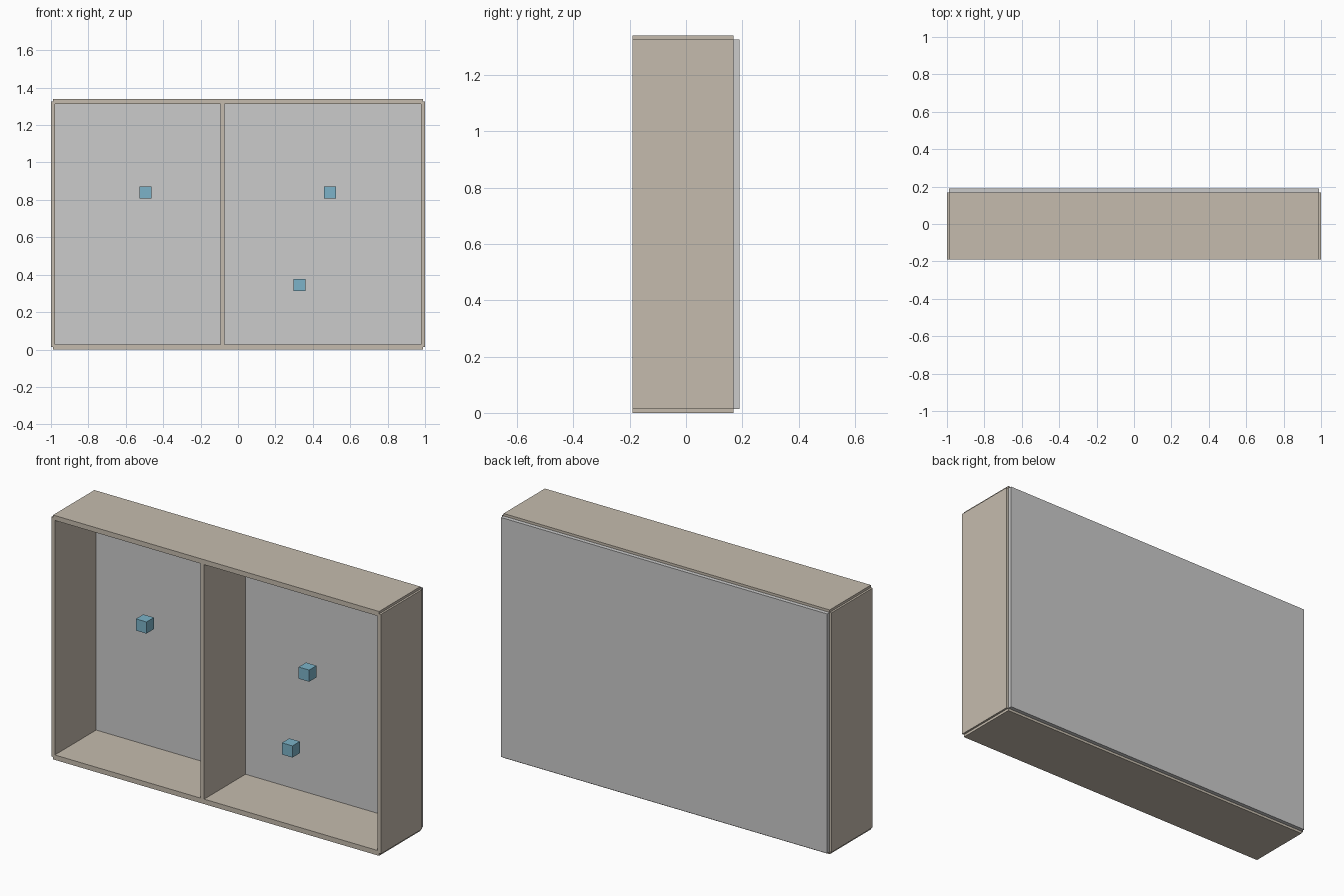
import bpy

if "Cube" in bpy.data.objects:
    bpy.data.objects.remove(bpy.data.objects["Cube"])

H = 1.34            # overall height
TH = 0.027          # thickness of top and bottom boards
TV = 0.022          # thickness of upright boards
FRONT, REAR, BACK = -0.19, 0.168, 0.19
XS = 1 - TV / 2     # centre plane of the sides


def material(name, rgb):
    m = bpy.data.materials.new(name)
    m.diffuse_color = (*rgb, 1)
    m.use_nodes = True
    m.node_tree.nodes["Principled BSDF"].inputs["Base Color"].default_value = m.diffuse_color
    return m


def box(name, lo, hi, mat=None):
    """Axis-aligned box between two corners."""
    bpy.ops.mesh.primitive_cube_add(size=1, location=[(a + b) / 2 for a, b in zip(lo, hi)])
    ob = bpy.context.object
    ob.name = name
    ob.scale = [b - a for a, b in zip(lo, hi)]
    bpy.ops.object.transform_apply(location=False, rotation=False, scale=True)
    if mat:
        ob.data.materials.append(mat)
    return ob


wood = material("wood", (0.56, 0.50, 0.42))
blue = material("blue", (0.20, 0.45, 0.58))

# Top and bottom boards, ending halfway into the sides
for name, z in (("bottom_board", 0), ("top_board", H - TH)):
    box(name, (-XS, FRONT, z), (XS, REAR, z + TH), wood)

# Sides and off-centre divider, ending halfway into the top and bottom boards
for name, x in (("left_side", -XS), ("divider", -0.083), ("right_side", XS)):
    box(name, (x - TV / 2, FRONT, TH / 2), (x + TV / 2, REAR, H - TH / 2), wood)

# Back panel
box("back_panel", (-XS, REAR, TH / 2), (XS, BACK, H - TH / 2))

# Small blocks floating in the compartments
R = 0.032
for name, (x, y, z) in (("left_block", (-0.495, -0.10, 0.84)),
                        ("upper_right_block", (0.492, -0.10, 0.84)),
                        ("lower_right_block", (0.328, -0.01, 0.346))):
    box(name, (x - R, y - R, z - R), (x + R, y + R, z + R), blue)
